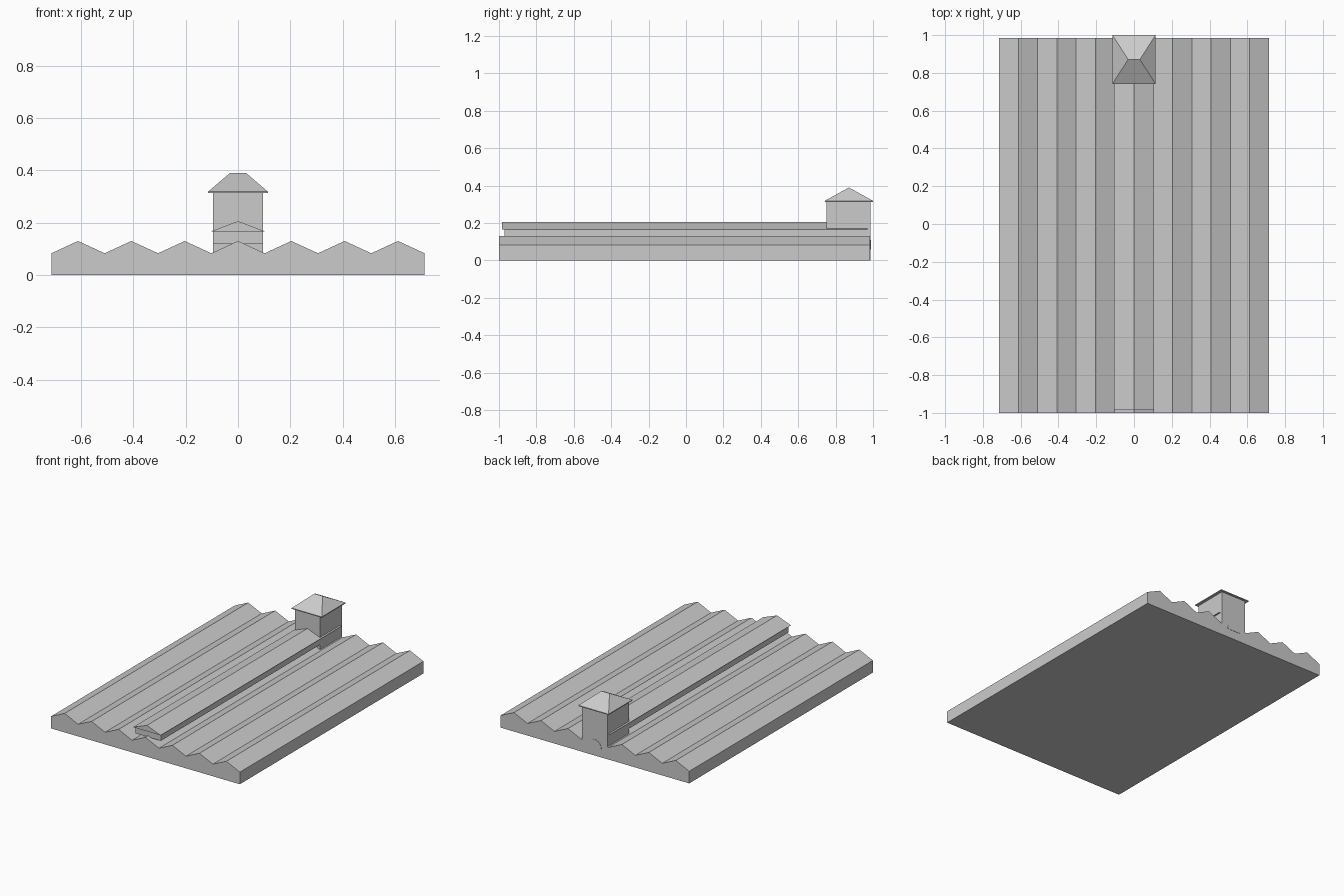
import bpy, bmesh, math

if "Cube" in bpy.data.objects:
    bpy.data.objects.remove(bpy.data.objects["Cube"])

grey = bpy.data.materials.new("plain_grey")
grey.diffuse_color = (0.6, 0.6, 0.6, 1)
grey.use_nodes = True
grey.node_tree.nodes["Principled BSDF"].inputs["Base Color"].default_value = grey.diffuse_color


def make(name, bm):
    bmesh.ops.recalc_face_normals(bm, faces=bm.faces[:])
    mesh = bpy.data.meshes.new(name)
    bm.to_mesh(mesh)
    bm.free()
    mesh.materials.append(grey)
    obj = bpy.data.objects.new(name, mesh)
    bpy.context.collection.objects.link(obj)
    return obj


def prism(name, profile, y0, y1):
    """Extrude an x-z outline from y0 to y1."""
    bm = bmesh.new()
    a = [bm.verts.new((x, y0, z)) for x, z in profile]
    b = [bm.verts.new((x, y1, z)) for x, z in profile]
    bm.faces.new(a)
    bm.faces.new(b)
    n = len(a)
    for i in range(n):
        j = (i + 1) % n
        bm.faces.new((a[i], a[j], b[j], b[i]))
    return make(name, bm)


def rect(w, z0, z1):
    return [(-w, z0), (w, z0), (w, z1), (-w, z1)]


# Wide hall with seven parallel gabled ridges
bays, half = 7, 0.714
step = half / bays
top = [(half - i * step, 0.13 if i % 2 else 0.083) for i in range(2 * bays + 1)]
prism("ridged_hall", [(-half, 0), (half, 0)] + top, -1.0, 0.985)

# Raised central nave: low wall and overhanging gable roof
prism("nave_wall", rect(0.095, 0.12, 0.167), -0.97, 0.80)
prism("nave_roof", [(-0.105, 0.166), (0.105, 0.166), (0.0, 0.206)], -0.985, 0.97)

# Tower at the back
prism("tower", rect(0.095, 0.0, 0.316), 0.75, 0.986)

# Hipped tower roof with a thin eave and short ridge
bm = bmesh.new()
rings = []
for z in (0.313, 0.319):
    rings.append([bm.verts.new((x, y, z)) for x, y in
                  ((-0.114, 0.742), (0.114, 0.742), (0.114, 1.0), (-0.114, 1.0))])
low, eave = rings
left = bm.verts.new((-0.031, 0.871, 0.39))
right = bm.verts.new((0.031, 0.871, 0.39))
bm.faces.new(low)
for i in range(4):
    j = (i + 1) % 4
    bm.faces.new((low[i], low[j], eave[j], eave[i]))
bm.faces.new((eave[0], eave[1], right, left))
bm.faces.new((eave[2], eave[3], left, right))
bm.faces.new((eave[1], eave[2], right))
bm.faces.new((eave[3], eave[0], left))
make("tower_roof", bm)

# Shallow arched panel on the back of the tower
arch = [(0.05 * math.cos(math.pi * i / 12), 0.06 + 0.05 * math.sin(math.pi * i / 12))
        for i in range(13)]
prism("arched_panel", arch, 0.98, 0.988)
